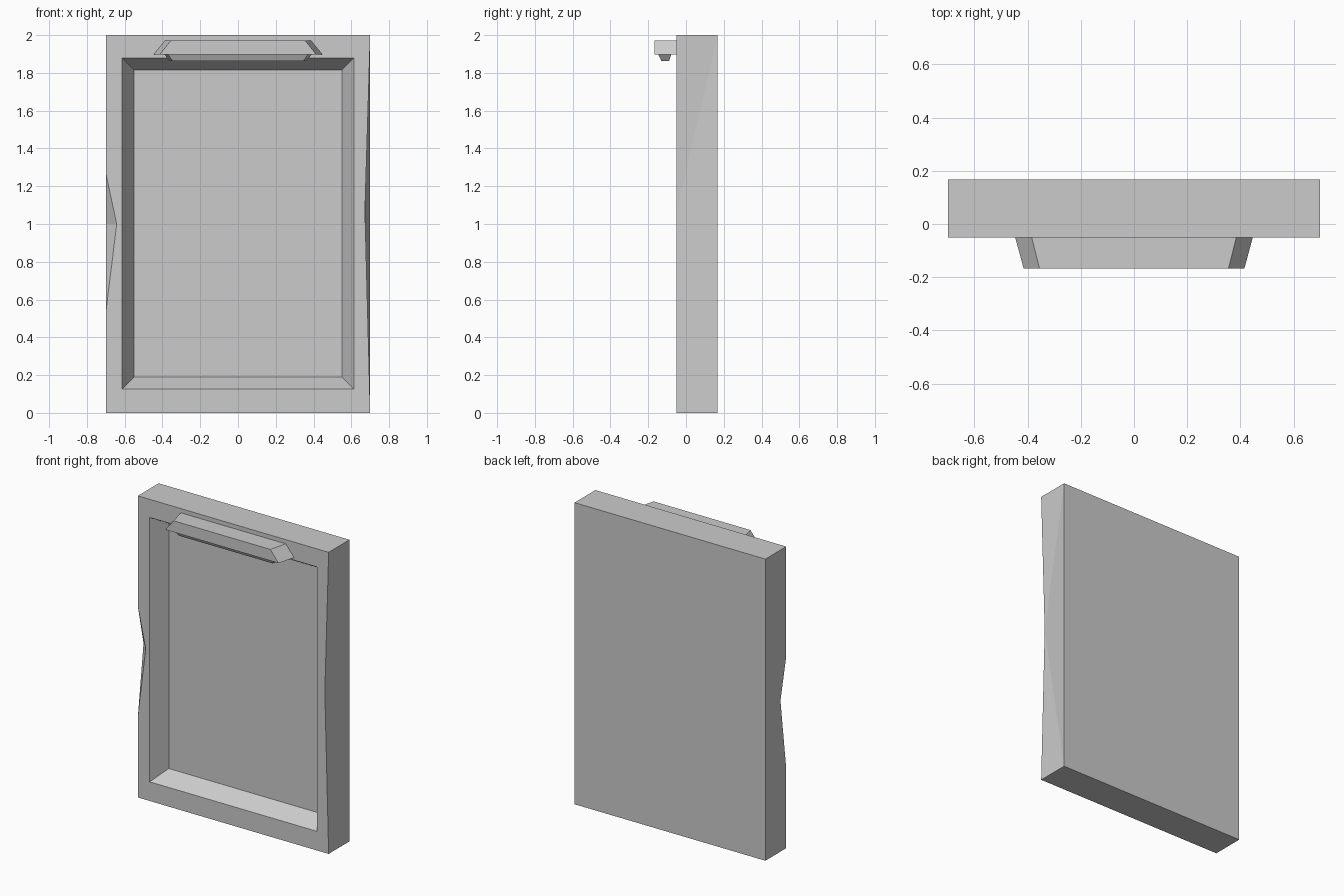
import bpy

if "Cube" in bpy.data.objects:
    bpy.data.objects.remove(bpy.data.objects["Cube"])

F, B, R = -0.05, 0.168, 0.06  # front, back and recess floor depths


def make(name, verts, faces):
    me = bpy.data.meshes.new(name)
    me.from_pydata(verts, [], faces)
    me.update()
    ob = bpy.data.objects.new(name, me)
    bpy.context.collection.objects.link(ob)
    return ob


def rect(hx, z0, z1, y):
    # bottom-left, bottom-right, top-right, top-left
    return [(-hx, y, z0), (hx, y, z0), (hx, y, z1), (-hx, y, z1)]


def tapered_bar(name, bottom, top, z0, z1):
    # bottom/top: (front y, front half width, back y, back half width)
    v = []
    for (fy, fx, by, bx), z in ((bottom, z0), (top, z1)):
        v += [(-fx, fy, z), (fx, fy, z), (bx, by, z), (-bx, by, z)]
    sides = [(i, (i + 1) % 4, (i + 1) % 4 + 4, i + 4) for i in range(4)]
    return make(name, v, [(3, 2, 1, 0), (4, 5, 6, 7)] + sides)


# Frame slab with recessed panel, chipped left edge and dented right edge
verts = (rect(0.7, 0, 2, F) + rect(0.7, 0, 2, B)
         + rect(0.613, 0.127, 1.88, F) + rect(0.55, 0.19, 1.815, R))
verts += [(-0.7, F, 1.27), (-0.642, F, 1.0), (-0.7, F, 0.53),  # chip 16-18
          (-0.7, 0.01, 1.0),                                   # chip depth 19
          (0.672, F, 1.07)]                                    # dent 20
faces = [(0, 1, 9, 8), (2, 3, 11, 10),            # front rails
         (3, 16, 17, 18, 0, 8, 11),               # front left stile
         (1, 20, 2, 10, 9),                       # front right stile
         (5, 4, 7, 6), (0, 4, 5, 1), (3, 2, 6, 7),  # back, bottom, top
         (16, 19, 17), (17, 19, 18),              # chip
         (3, 7, 4, 0, 18, 19, 16),                # left side
         (20, 1, 5), (20, 5, 6), (20, 6, 2),      # right side
         (12, 13, 14, 15)]                        # recessed panel
faces += [(8 + i, 8 + (i + 1) % 4, 12 + (i + 1) % 4, 12 + i) for i in range(4)]
make("frame", verts, faces)

# Lamp hood over the frame and the light strip beneath it
tapered_bar("lamp_hood", (-0.168, 0.415, F, 0.447), (-0.168, 0.355, F, 0.385), 1.897, 1.972)
tapered_bar("lamp_strip", (-0.13, 0.345, -0.09, 0.36), (-0.147, 0.37, -0.078, 0.39), 1.862, 1.897)
